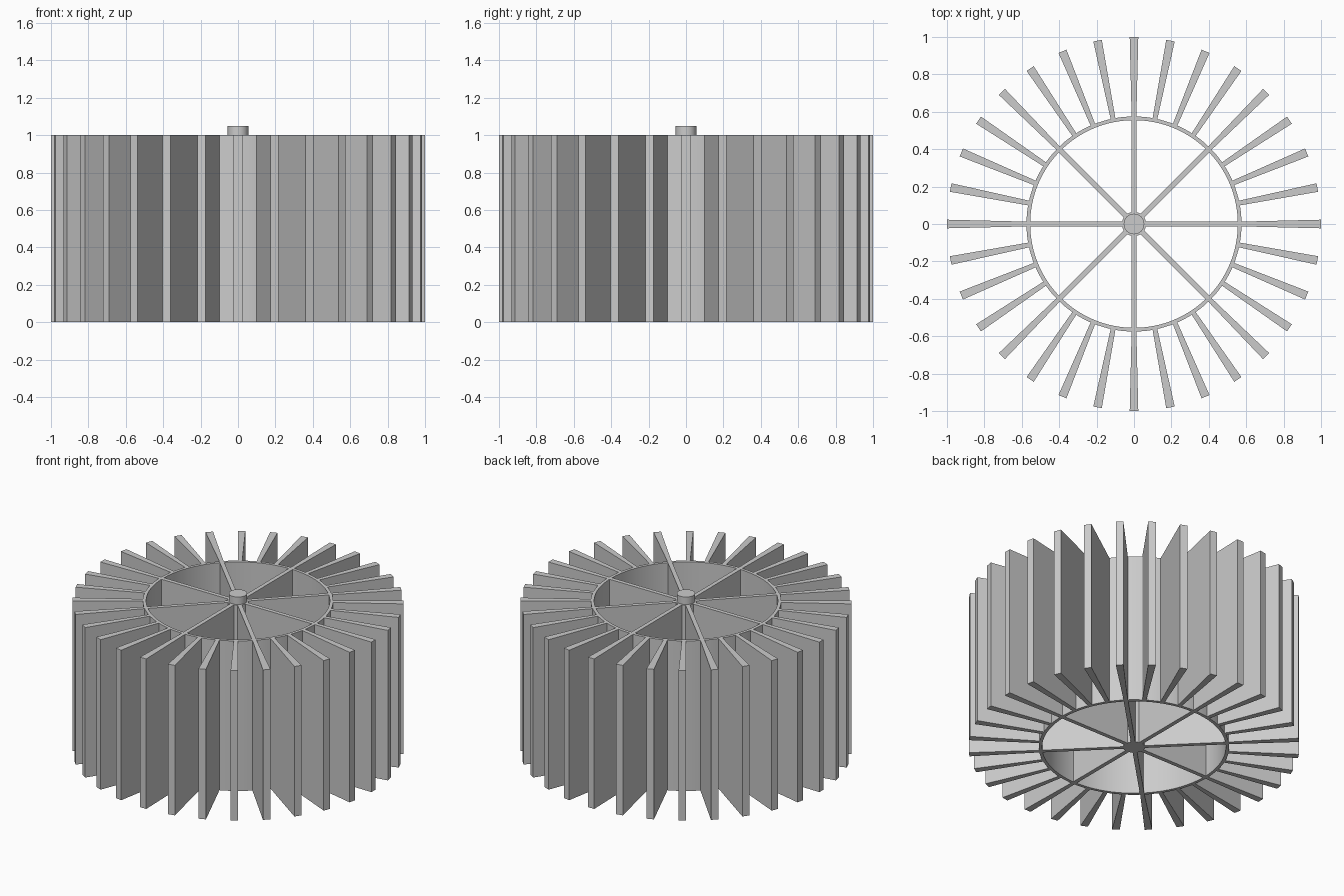
import bpy, bmesh, math
from mathutils import Matrix

if "Cube" in bpy.data.objects:
    bpy.data.objects.remove(bpy.data.objects["Cube"])

grey = bpy.data.materials.new("plain grey")
grey.diffuse_color = (0.6, 0.6, 0.6, 1)
grey.use_nodes = True
grey.node_tree.nodes["Principled BSDF"].inputs["Base Color"].default_value = grey.diffuse_color


def finish(name, bm, smooth=False):
    bmesh.ops.recalc_face_normals(bm, faces=bm.faces)
    mesh = bpy.data.meshes.new(name)
    bm.to_mesh(mesh)
    bm.free()
    mesh.materials.append(grey)
    ob = bpy.data.objects.new(name, mesh)
    bpy.context.collection.objects.link(ob)
    if smooth:
        bpy.ops.object.select_all(action='DESELECT')
        ob.select_set(True)
        bpy.context.view_layer.objects.active = ob
        bpy.ops.object.shade_smooth_by_angle(angle=math.radians(30))
    return ob


def radial_blades(name, count, r0, r1, w0, w1, height):
    """Tapered upright plates repeated around the z axis."""
    bm = bmesh.new()
    for i in range(count):
        turn = Matrix.Rotation(math.tau * i / count, 4, 'Z')
        pts = [(r0, -w0 / 2), (r1, -w1 / 2), (r1, w1 / 2), (r0, w0 / 2)]
        face = bm.faces.new([bm.verts.new((x, y, 0)) for x, y in pts])
        ext = bmesh.ops.extrude_face_region(bm, geom=[face])
        top = [g for g in ext["geom"] if isinstance(g, bmesh.types.BMVert)]
        bmesh.ops.translate(bm, verts=top, vec=(0, 0, height))
        bmesh.ops.transform(bm, matrix=turn, verts=top + list(face.verts))
    return finish(name, bm)


def cylinder(name, radius, z0, z1, sides=48):
    bm = bmesh.new()
    bmesh.ops.create_cone(bm, cap_ends=True, segments=sides,
                          radius1=radius, radius2=radius, depth=z1 - z0,
                          matrix=Matrix.Translation((0, 0, (z0 + z1) / 2)))
    return finish(name, bm, True)


def tube(name, r_in, r_out, height, sides=128):
    bm = bmesh.new()
    profile = [(r_in, 0), (r_out, 0), (r_out, height), (r_in, height)]
    rings = [[bm.verts.new((r * math.cos(math.tau * i / sides),
                            r * math.sin(math.tau * i / sides), z))
              for i in range(sides)] for r, z in profile]
    for k in range(4):
        a, b = rings[k], rings[(k + 1) % 4]
        for i in range(sides):
            j = (i + 1) % sides
            bm.faces.new((a[i], a[j], b[j], b[i]))
    return finish(name, bm, True)


# Outer cooling fins, widening towards the tip
radial_blades("cooling_fins", 32, 0.565, 0.9995, 0.025, 0.046, 1.0)
# Thin cylindrical wall
tube("ring_wall", 0.555, 0.575, 1.0)
# Inner spokes joining wall and hub
radial_blades("inner_spokes", 8, 0.03, 0.56, 0.027, 0.027, 1.0)
# Central hub and the pin on top
cylinder("hub", 0.065, 0, 1.0)
cylinder("centre_pin", 0.055, 0.95, 1.05)
